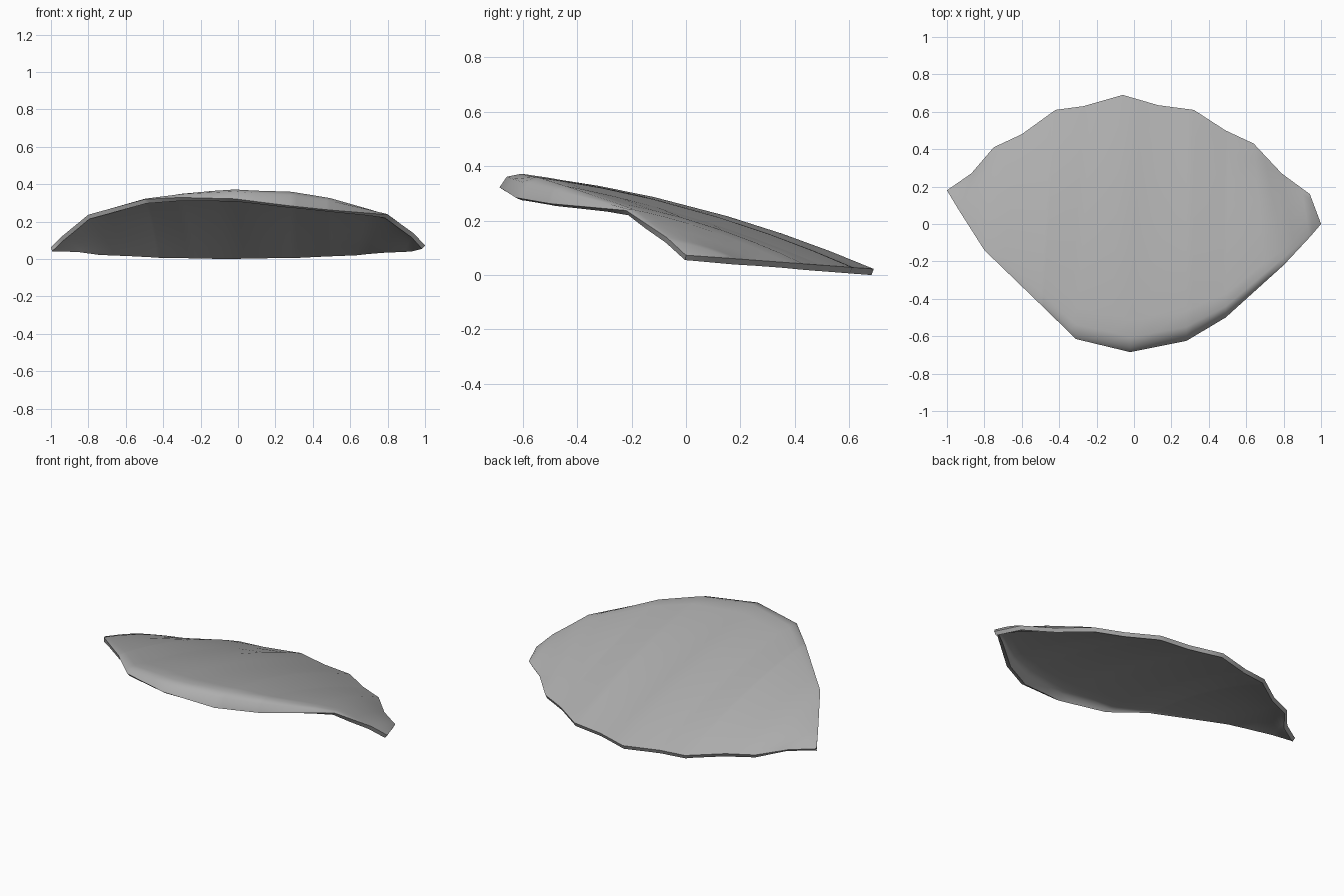
import bpy, bmesh, math

if "Cube" in bpy.data.objects:
    bpy.data.objects.remove(bpy.data.objects["Cube"])

# Front rim: x, y, z, height of the rolled lip above the rim
front = [(-1, .18, .066, 0), (-.94, .08, .125, 0), (-.8, -.14, .24, 0),
         (-.5, -.43, .322, .008), (-.31, -.615, .332, .03), (-.02, -.685, .325, .06),
         (.28, -.625, .287, .085), (.49, -.5, .265, .075), (.8, -.22, .24, .008),
         (.94, -.07, .14, 0), (1, 0, .075, 0)]

# Scalloped back rim: x, y (height falls gently toward the back)
back_xy = [(-1, .18), (-.87, .27), (-.75, .41), (-.6, .48), (-.42, .61), (-.27, .63),
           (-.06, .69), (.13, .635), (.32, .61), (.49, .5), (.64, .43), (.79, .27),
           (.94, .16), (1, 0)]
back = [(x, y, .076 - .074 * y) for x, y in back_xy]


def sample(points, u):
    """Point at fraction u along an evenly indexed polyline."""
    f = u * (len(points) - 1)
    i = min(int(f + 1e-6), len(points) - 2)
    return [a + (b - a) * (f - i) for a, b in zip(points[i], points[i + 1])]


# Columns pass through every corner of both rims
columns = sorted({i * 13 for i in range(11)} | {i * 10 for i in range(14)})
rows = [0, .02, .06, .13, .25, .4, .6, .75, .88, 1]

bm = bmesh.new()
grid = []
for c in columns:
    u = c / 130
    fx, fy, fz, lip = sample(front, u)
    bx, by, bz = sample(back, u)
    span = math.hypot(bx - fx, by - fy) / 1.36
    rib = .025 * math.cos(math.pi * u * 13)
    line = []
    for t in rows:
        rise = lip * (1 - t) * {0: 0, .02: .7}.get(t, 1)
        dome = (.2 + rib) * t * (1 - t) * span
        line.append(bm.verts.new((fx + (bx - fx) * t, fy + (by - fy) * t,
                                  fz + (bz - fz) * t + rise + dome)))
    grid.append(line)
for a, b in zip(grid, grid[1:]):
    for j in range(len(rows) - 1):
        bm.faces.new((a[j], b[j], b[j + 1], a[j + 1]))
bmesh.ops.remove_doubles(bm, verts=bm.verts, dist=.0005)
bmesh.ops.recalc_face_normals(bm, faces=bm.faces)
if sum(f.normal.z for f in bm.faces) < 0:
    bmesh.ops.reverse_faces(bm, faces=bm.faces)

# Thin curved shell
mesh = bpy.data.meshes.new("curved_shell")
bm.to_mesh(mesh)
bm.free()
shell = bpy.data.objects.new("curved_shell", mesh)
bpy.context.collection.objects.link(shell)
bpy.context.view_layer.objects.active = shell
shell.select_set(True)
thick = shell.modifiers.new("thickness", 'SOLIDIFY')
thick.thickness = .024
thick.offset = -1
bpy.ops.object.modifier_apply(modifier="thickness")

# Rest on the ground
low = min(v.co.z for v in mesh.vertices)
for v in mesh.vertices:
    v.co.z -= low
bpy.ops.object.shade_smooth_by_angle(angle=math.radians(65))

# Mid-grey surface
grey = bpy.data.materials.new("mid_grey")
grey.diffuse_color = (.42, .42, .42, 1)
grey.use_nodes = True
grey.node_tree.nodes["Principled BSDF"].inputs["Base Color"].default_value = grey.diffuse_color
mesh.materials.append(grey)
